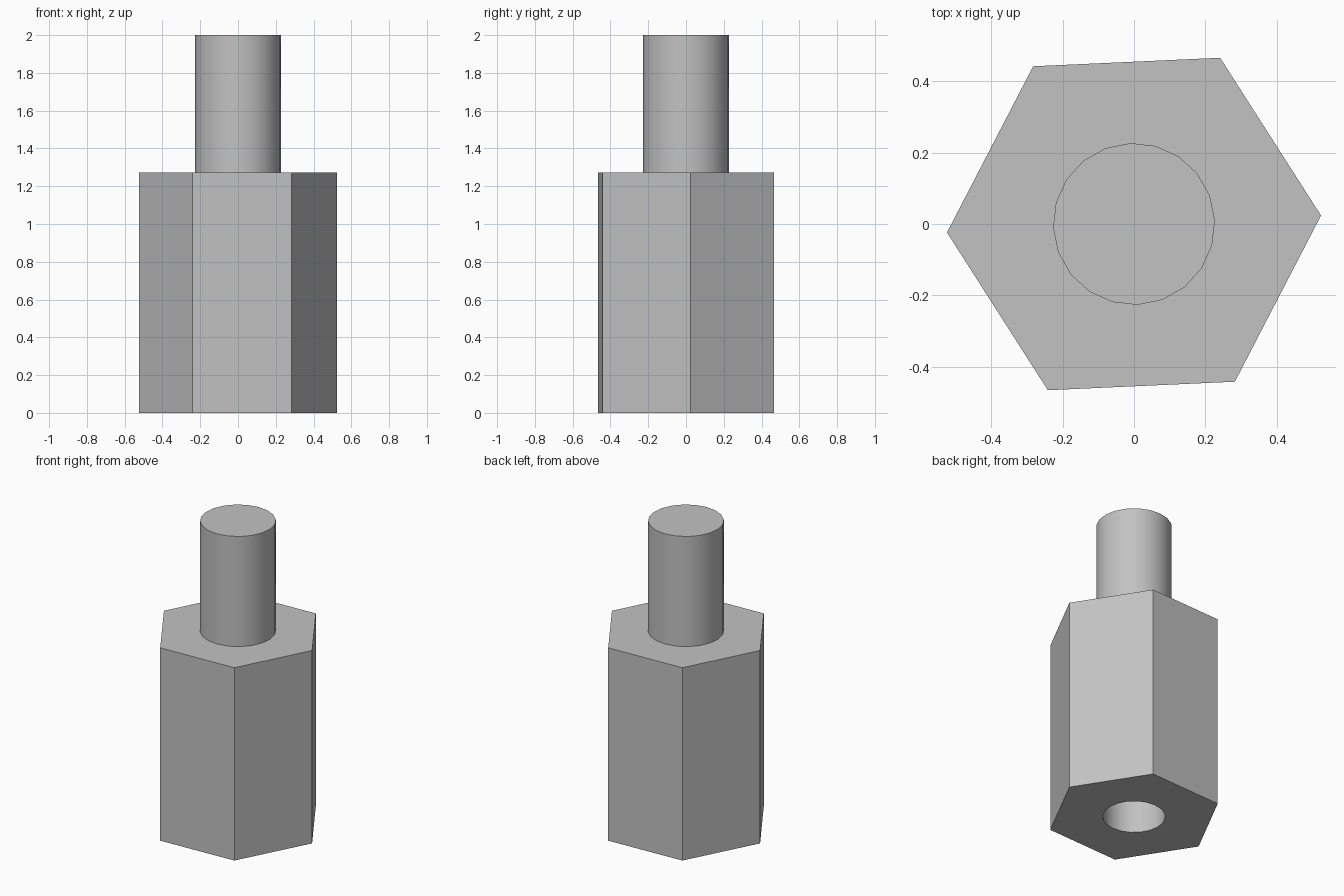
import bpy, bmesh
from math import cos, sin, tau, radians

cube = bpy.data.objects.get("Cube")
if cube:
    bpy.data.objects.remove(cube, do_unlink=True)

TURN = radians(2.6)
HEX_SIDES, ROUND_SIDES = 6, 20
HEX_RADIUS, STUD_RADIUS, BORE_RADIUS = 0.525, 0.227, 0.187
SHOULDER, TOP, BORE_DEPTH = 1.273, 2.0, 0.91

metal = bpy.data.materials.new("grey metal")
metal.use_nodes = True
colour = (0.54, 0.54, 0.54, 1)
metal.diffuse_color = colour
metal.node_tree.nodes["Principled BSDF"].inputs["Base Color"].default_value = colour


def ring(bm, sides, radius, z):
    """Closed loop of edges around the axis."""
    angles = [TURN + tau * i / sides for i in range(sides)]
    verts = [bm.verts.new((radius * cos(a), radius * sin(a), z)) for a in angles]
    for i in range(sides):
        bm.edges.new((verts[i - 1], verts[i]))
    return verts


def wall(bm, low, high):
    """Quads between two matching loops."""
    for i in range(len(low)):
        bm.faces.new((low[i - 1], low[i], high[i], high[i - 1]))


def annulus(bm, outer, inner):
    """Flat face between an outer loop and a hole."""
    edges = [bm.edges.get((loop[i - 1], loop[i]))
             for loop in (outer, inner) for i in range(len(loop))]
    bmesh.ops.triangle_fill(bm, edges=edges, use_beauty=True)


def finish(bm, name):
    bmesh.ops.recalc_face_normals(bm, faces=bm.faces[:])
    mesh = bpy.data.meshes.new(name)
    bm.to_mesh(mesh)
    bm.free()
    mesh.materials.append(metal)
    obj = bpy.data.objects.new(name, mesh)
    bpy.context.collection.objects.link(obj)
    bpy.ops.object.select_all(action="DESELECT")
    obj.select_set(True)
    bpy.context.view_layer.objects.active = obj
    bpy.ops.object.shade_smooth_by_angle(angle=radians(30))


# Hexagonal body with a blind bore in its underside
bm = bmesh.new()
hex_low = ring(bm, HEX_SIDES, HEX_RADIUS, 0)
hex_high = ring(bm, HEX_SIDES, HEX_RADIUS, SHOULDER)
bore_low = ring(bm, ROUND_SIDES, BORE_RADIUS, 0)
bore_high = ring(bm, ROUND_SIDES, BORE_RADIUS, BORE_DEPTH)
stud_foot = ring(bm, ROUND_SIDES, STUD_RADIUS, SHOULDER)
wall(bm, hex_low, hex_high)
wall(bm, bore_low, bore_high)
bm.faces.new(bore_high)
annulus(bm, hex_low, bore_low)
annulus(bm, hex_high, stud_foot)
finish(bm, "hex_body")

# Round stud rising from the shoulder
bm = bmesh.new()
foot = ring(bm, ROUND_SIDES, STUD_RADIUS, SHOULDER)
tip = ring(bm, ROUND_SIDES, STUD_RADIUS, TOP)
wall(bm, foot, tip)
bm.faces.new(tip)
finish(bm, "stud")
